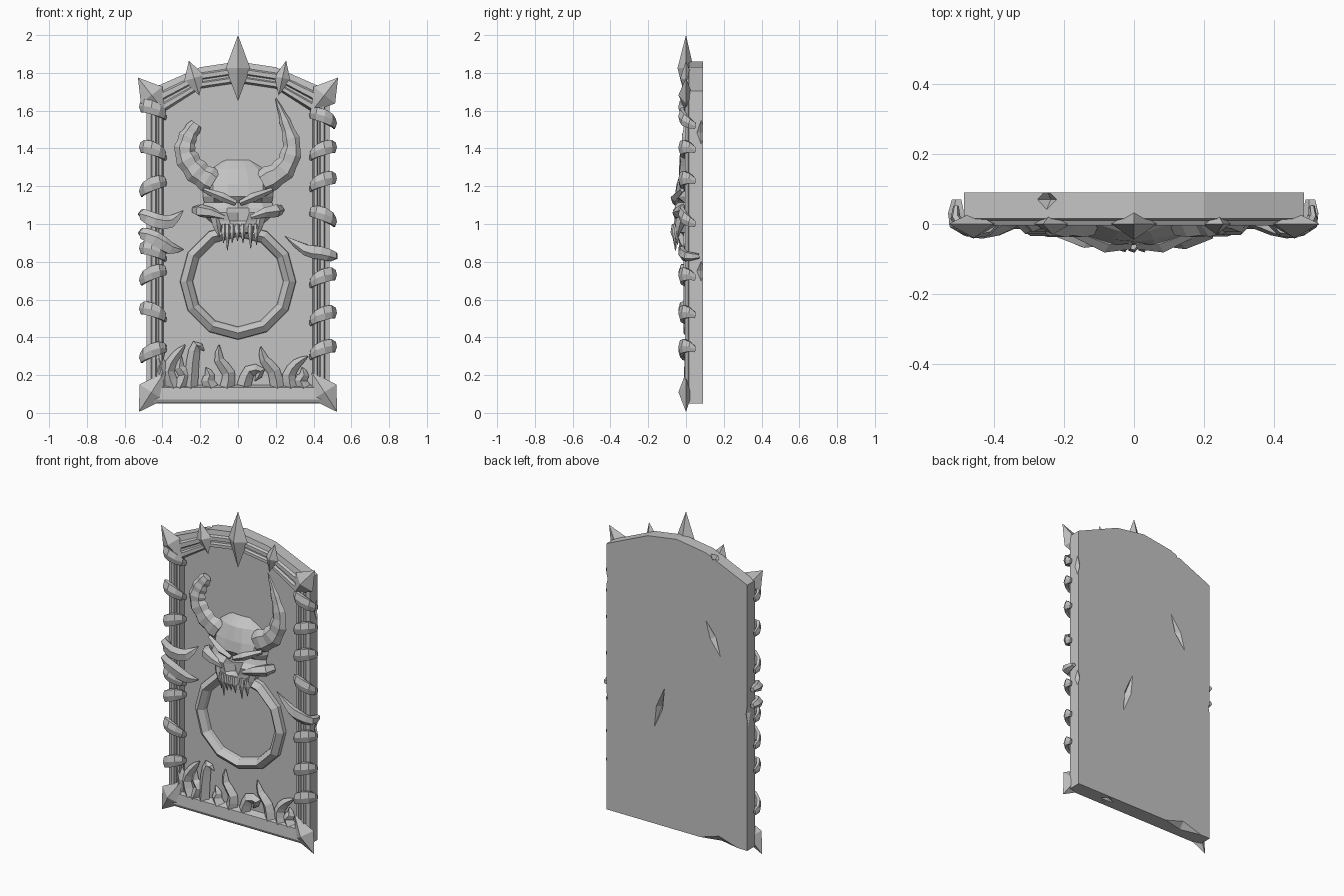
import bpy, bmesh
from math import sin, cos, pi, radians
from mathutils import Vector

if "Cube" in bpy.data.objects:
    bpy.data.objects.remove(bpy.data.objects["Cube"])

stone = bpy.data.materials.new("grey_stone")
stone.use_nodes = True
stone.diffuse_color = (0.55, 0.55, 0.55, 1)
stone.node_tree.nodes["Principled BSDF"].inputs["Base Color"].default_value = stone.diffuse_color


def build(name, verts, faces):
    """Flat-shaded object with outward normals."""
    me = bpy.data.meshes.new(name)
    me.from_pydata([tuple(v) for v in verts], [], faces)
    bm = bmesh.new()
    bm.from_mesh(me)
    bmesh.ops.recalc_face_normals(bm, faces=bm.faces)
    bm.to_mesh(me)
    bm.free()
    me.materials.append(stone)
    ob = bpy.data.objects.new(name, me)
    bpy.context.scene.collection.objects.link(ob)
    return ob


def loft(name, loops, cap=True):
    """Join equal closed loops of points by quads."""
    n = len(loops[0])
    faces = [(i * n + j, i * n + (j + 1) % n, (i + 1) * n + (j + 1) % n, (i + 1) * n + j)
             for i in range(len(loops) - 1) for j in range(n)]
    if cap:
        faces += [tuple(range(n)), tuple((len(loops) - 1) * n + j for j in range(n))]
    return build(name, [p for loop in loops for p in loop], faces)


def tube(name, pts, radii, sides=4, ref=(0, 1, 0), flat=1.0):
    """Tapered tube along a path; flat scales the thickness along ref."""
    pts = [Vector(p) for p in pts]
    loops = []
    for i, p in enumerate(pts):
        t = (pts[min(i + 1, len(pts) - 1)] - pts[max(i - 1, 0)]).normalized()
        n = t.cross(Vector(ref)).normalized()
        b = n.cross(t)
        loops.append([p + radii[i] * (n * cos(2 * pi * k / sides) + b * flat * sin(2 * pi * k / sides))
                      for k in range(sides)])
    return loft(name, loops)


def smooth(pts, steps):
    """Catmull-Rom resampling of a path."""
    p = [Vector(q) for q in pts]
    p = [2 * p[0] - p[1]] + p + [2 * p[-1] - p[-2]]
    out = []
    for i in range(1, len(p) - 2):
        for s in range(steps):
            t = s / steps
            a, b, c, d = p[i - 1:i + 3]
            out.append(0.5 * (2 * b + (c - a) * t + (2 * a - 5 * b + 4 * c - d) * t * t
                              + (3 * b - a - 3 * c + d) * t ** 3))
    return out + [p[-2]]


def blade(name, a, b, w, y=0.0, front=-0.04, back=0.035):
    """Four-pointed faceted spike running from a to b in the x-z plane."""
    a, b = Vector((a[0], y, a[1])), Vector((b[0], y, b[1]))
    m, d = (a + b) / 2, (b - a).normalized()
    side = Vector((-d.z, 0, d.x)) * w
    v = [a, m + side, b, m - side, Vector((m.x, front, m.z)), Vector((m.x, back, m.z))]
    return build(name, v, [(i, (i + 1) % 4, k) for i in range(4) for k in (4, 5)])


# Slab with arched, ridged frame around a recessed panel
def outline(d, y):
    half = [(0.485 - d, 0.05 + d), (0.485 - d, 1.705 - 1.25 * d),
            (0.2, 1.83 - 1.25 * d), (0, 1.86 - 1.25 * d)]
    return [(x, y, z) for x, z in half] + [(-x, y, z) for x, z in half[2::-1]]


profile = [(0, 0.09), (0, 0.015), (0.024, 0.01), (0.03, -0.004), (0.048, -0.004),
           (0.053, 0.014), (0.062, 0.014), (0.067, 0.0), (0.082, 0.0), (0.09, 0.036)]
slab = loft("door_slab", [outline(d, y) for d, y in profile])

# Gouges and chips cut from the back and edges
chips = [((-0.2, 1.41), (-0.3, 1.21), 0.022, 0.09), ((0.085, 0.91), (0.155, 0.65), 0.022, 0.09),
         ((0.49, 1.57), (0.49, 1.4), 0.02, 0.08), ((0.49, 0.82), (0.49, 0.68), 0.02, 0.08),
         ((-0.49, 1.0), (-0.49, 0.8), 0.02, 0.08), ((0.2, 0.05), (0.29, 0.05), 0.03, 0.05),
         ((-0.42, 0.05), (-0.16, 0.05), 0.04, 0.09), ((-0.28, 1.8), (-0.22, 1.82), 0.04, 0.07)]
bpy.context.view_layer.objects.active = slab
for a, b, w, y in chips:
    cutter = blade("chip_cutter", a, b, w, y, y - 0.03, y + 0.03)
    cutter.hide_render = True
    mod = slab.modifiers.new("chip", "BOOLEAN")
    mod.operation, mod.solver, mod.object = "DIFFERENCE", "EXACT", cutter
    bpy.ops.object.modifier_apply(modifier=mod.name)
    bpy.data.objects.remove(cutter)

# Bottom sill with a sloped upper edge
sill = [(0.045, 0.05), (-0.005, 0.052), (-0.014, 0.07), (-0.008, 0.135), (0.045, 0.15)]
loft("bottom_sill", [[(x, y, z) for y, z in sill] for x in (-0.47, 0.47)])

# Spikes on the arch and corners
blade("crown_spike", (0, 2.0), (0, 1.65), 0.065, front=-0.045, back=0.04)
blade("left_arch_spike", (0.255, 1.865), (0.215, 1.68), 0.042, front=-0.03)
blade("right_arch_spike", (-0.26, 1.865), (-0.205, 1.68), 0.055, front=-0.03)
for s, side in ((1, "left"), (-1, "right")):
    blade(side + "_top_corner_spike", (s * 0.53, 1.775), (s * 0.385, 1.59), 0.072)
    blade(side + "_bottom_corner_spike", (s * 0.525, 0.005), (s * 0.39, 0.215), 0.075)

# Claw-like bands wrapped around the posts
bands = {1: [(1.55, -1), (1.375, 1), (1.21, 1), (1.03, -1), (0.7, 1), (0.5, 1), (0.32, 1)],
         -1: [(1.59, 1), (1.375, 1), (1.19, -1), (0.84, 1), (0.72, -1), (0.52, 1), (0.31, -1)]}
for s, items in bands.items():
    for z, tilt in items:
        path, rad = [], []
        for k in range(7):
            a = radians(-20 + 34 * k)
            path.append((s * (0.448 + 0.064 * cos(a)), 0.032 - 0.054 * sin(a),
                         z + 0.025 * sin(a) + tilt * 0.025 * cos(a)))
            rad.append(0.014 + 0.03 * max(0, sin(pi * (k + 0.3) / 6.5)))
        tube("post_band", path, rad, 6, (0, 0, 1), 1.0).name = "post_band"
        # flatten the band towards the post
        ob = bpy.context.scene.collection.objects[-1]
        for i, v in enumerate(ob.data.vertices):
            c = Vector(path[i // 6])
            v.co.x, v.co.y = c.x + (v.co.x - c.x) * 0.45, c.y + (v.co.y - c.y) * 0.45

# Bands that end in long hooks over the panel
hooks = [(-1, 1.05, 1.015, 1.01, 1.07, 0.29), (-1, 0.95, 0.92, 0.87, 0.865, 0.29),
         (1, 0.83, 0.85, 0.865, 0.935, 0.25)]
for s, z0, z1, z2, z3, tip in hooks:
    path = smooth([(s * 0.505, 0.07, z0), (s * 0.5, 0.0, z0), (s * 0.44, -0.022, z1),
                   (s * 0.36, 0.0, z2), (s * tip, 0.025, z3)], 2)
    tube("hooked_band", path, [0.015, 0.025, 0.032, 0.038, 0.042, 0.042, 0.036, 0.022, 0.002],
         5, (0, 0.3, 1), 0.9 if s > 0 else 1.0)
    ob = bpy.context.scene.collection.objects[-1]
    for i, v in enumerate(ob.data.vertices):
        v.co.y = path[i // 5].y + (v.co.y - path[i // 5].y) * 0.5

# Twelve-sided knocker ring with a central ridge
def ring_loop(r, y):
    return [(r * sin(2 * pi * k / 12), y, 0.695 + r * cos(2 * pi * k / 12)) for k in range(12)]


loft("knocker_ring", [ring_loop(r, y) for r, y in
                      ((0.308, 0.04), (0.305, 0.012), (0.272, -0.014), (0.245, 0.012), (0.238, 0.04))], False)

# Flames rising from the sill
flames = [[(-0.43, 0.13), (-0.4, 0.22), (-0.42, 0.29), (-0.38, 0.36)],
          [(-0.34, 0.13), (-0.37, 0.22), (-0.33, 0.3), (-0.28, 0.36)],
          [(-0.31, 0.13), (-0.28, 0.2), (-0.31, 0.24), (-0.3, 0.3)],
          [(-0.25, 0.13), (-0.24, 0.27), (-0.22, 0.36), (-0.18, 0.33)],
          [(-0.14, 0.13), (-0.16, 0.17), (-0.15, 0.2), (-0.17, 0.24)],
          [(-0.06, 0.13), (-0.05, 0.21), (-0.1, 0.28), (-0.1, 0.36)],
          [(0.03, 0.14), (0.06, 0.22), (0.12, 0.22), (0.09, 0.17)],
          [(0.21, 0.13), (0.19, 0.22), (0.14, 0.28), (0.12, 0.35)],
          [(0.28, 0.13), (0.27, 0.2), (0.31, 0.26), (0.37, 0.3)],
          [(0.35, 0.13), (0.33, 0.17), (0.35, 0.2), (0.34, 0.24)]]
for f in flames:
    path = smooth([(x, 0.022, z) for x, z in f], 2)
    tube("flame", path, [0.038, 0.036, 0.034, 0.031, 0.026, 0.018, 0.003], 4, flat=0.9)

# Skull: rows of height, half width and depth from the middle outwards
rows = [(1.34, 0.08, 0.03, 0.03, 0.035, 0.045), (1.29, 0.15, -0.025, -0.02, 0.0, 0.045),
        (1.21, 0.19, -0.05, -0.045, -0.025, 0.045), (1.145, 0.185, -0.055, -0.06, -0.045, 0.03),
        (1.115, 0.18, -0.055, -0.015, -0.01, 0.02), (1.085, 0.19, -0.06, -0.03, -0.02, 0.015),
        (1.06, 0.2, -0.03, -0.058, -0.045, 0.015), (1.015, 0.15, -0.022, -0.062, -0.035, 0.035),
        (0.99, 0.12, -0.068, -0.064, -0.045, 0.035), (0.955, 0.1, -0.07, -0.065, -0.04, 0.04),
        (0.945, 0.09, 0.04, 0.04, 0.04, 0.045)]
cols = (0, 0.3, 0.7, 1)
verts = [((1 if k > 0 else -1) * cols[abs(k)] * w, d[abs(k)], z)
         for z, w, *d in rows for k in range(-3, 4)]
build("skull", verts, [(i * 7 + j, i * 7 + j + 1, i * 7 + j + 8, i * 7 + j + 7)
                       for i in range(len(rows) - 1) for j in range(6)])

# Brows, cheekbones and jaw sides
for s, side in ((1, "left"), (-1, "right")):
    tube(side + "_brow", [(s * 0.01, -0.058, 1.11), (s * 0.08, -0.058, 1.14), (s * 0.18, -0.02, 1.18)],
         [0.014, 0.024, 0.012], 4)
    tube(side + "_cheekbone", [(s * 0.07, -0.05, 1.035), (s * 0.14, -0.045, 1.06),
                               (s * 0.2, -0.015, 1.07), (s * 0.225, 0.03, 1.075)],
         [0.012, 0.028, 0.036, 0.025], 5, (0, 0, 1))
    tube(side + "_jaw_side", [(s * 0.12, -0.02, 1.05), (s * 0.11, -0.035, 0.99), (s * 0.1, -0.045, 0.93)],
         [0.03, 0.022, 0.003], 4)

# Uneven teeth
for x, z in ((-0.075, 0.9), (-0.055, 0.86), (-0.03, 0.9), (-0.003, 0.91), (0.025, 0.9), (0.065, 0.87), (0.095, 0.89)):
    y = -0.068 + 2 * x * x
    tube("tooth", [(x, y + 0.005, 1.0), (x, y, 0.955), (x * 1.03, y + 0.006, z)], [0.012, 0.015, 0.002], 5)

# Ribbed horns: the left one whole, the right one snapped short
horns = {"left_horn": ([(0.13, 0.0, 1.22), (0.24, -0.002, 1.29), (0.285, 0.0, 1.41), (0.25, 0.005, 1.54),
                        (0.2, 0.01, 1.665)], 0.003),
         "right_horn": ([(-0.13, 0.0, 1.22), (-0.22, -0.002, 1.28), (-0.28, 0.0, 1.375), (-0.265, 0.005, 1.46),
                         (-0.22, 0.01, 1.53)], 0.034)}
for name, (pts, end) in horns.items():
    path = smooth(pts, 3)
    n = len(path) - 1
    radii = [(0.066 + (end - 0.066) * (i / n) ** 1.8) * (1.08 if i % 2 else 0.92) for i in range(n + 1)]
    tube(name, path, radii, 6, flat=0.6)
